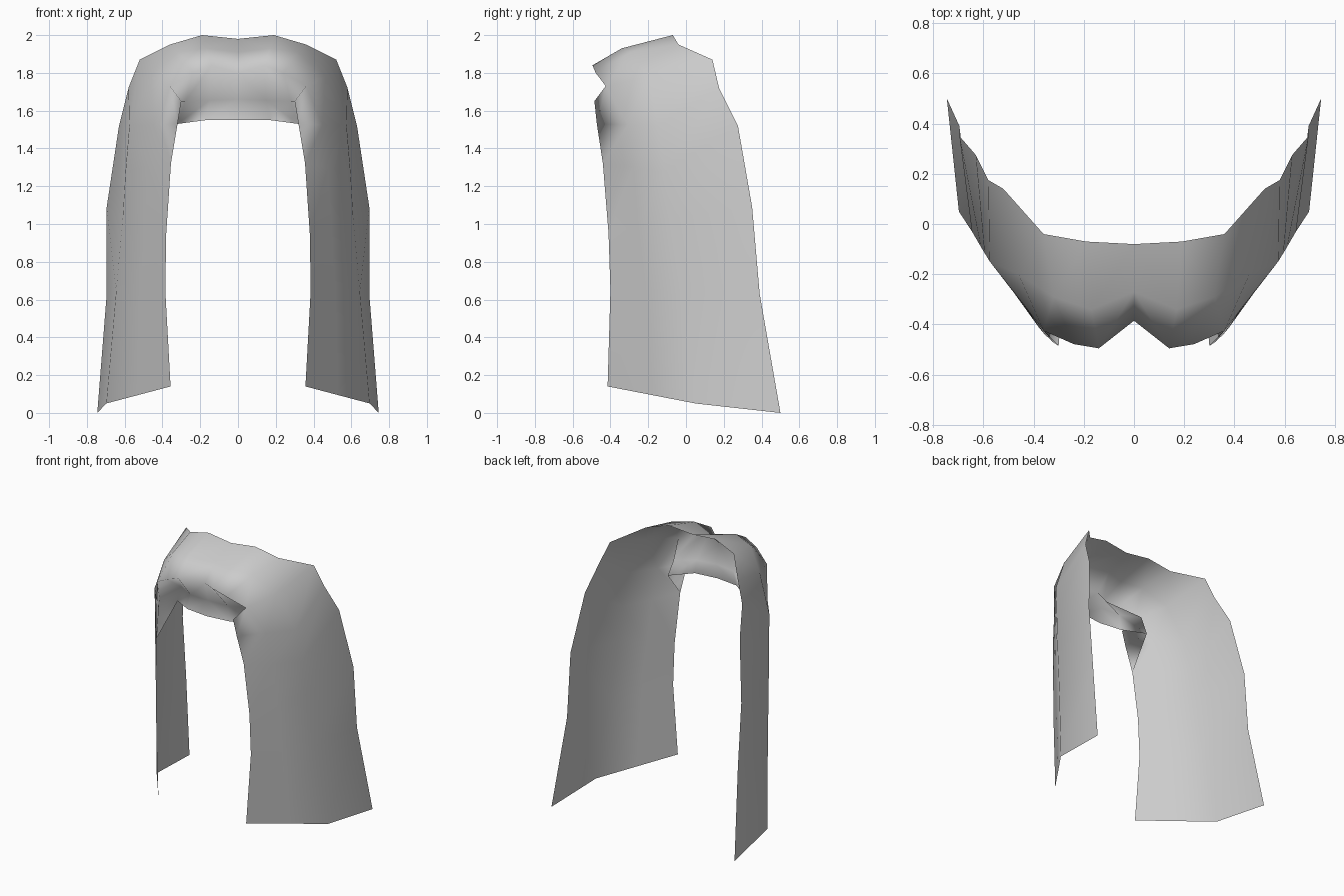
import bpy, bmesh
from mathutils import Vector

if "Cube" in bpy.data.objects:
    bpy.data.objects.remove(bpy.data.objects["Cube"])

# Crown sections from the centre outwards: back edge, top, brow, under-brow, fringe edge
CROWN = [
    [(0, -.08, 1.98), (0, -.27, 1.91), (0, -.385, 1.80), (0, -.35, 1.66), (0, -.365, 1.55)],
    [(.19, -.07, 2.0), (.17, -.34, 1.93), (.14, -.495, 1.84), (.15, -.335, 1.655), (.17, -.345, 1.55)],
    [(.36, -.04, 1.95), (.32, -.29, 1.91), (.24, -.478, 1.80), (.28, -.255, 1.65), (.32, -.245, 1.53)],
    [(.52, .14, 1.87), (.46, -.20, 1.78), (.36, -.425, 1.73), (.30, -.485, 1.65)],
]
# Side lock sections going down: back edge, middle, front edge
LOCK = [
    [(.58, .175, 1.72), (.575, -.148, 1.52), (.32, -.472, 1.53)],
    [(.63, .275, 1.52), (.595, -.115, 1.28), (.355, -.44, 1.32)],
    [(.695, .35, 1.09), (.61, -.09, 1.03), (.38, -.41, .95)],
    [(.695, .39, .63), (.645, -.03, .64), (.385, -.40, .65)],
    [(.745, .5, 0), (.697, .05, .05), (.357, -.415, .14)],
]

hair = bpy.data.materials.new("hair grey")
hair.diffuse_color = (.6, .6, .6, 1)
hair.use_nodes = True
hair.node_tree.nodes["Principled BSDF"].inputs["Base Color"].default_value = hair.diffuse_color

bm = bmesh.new()


def section(points):
    return [bm.verts.new(p) for p in points]


def bridge(a, b):
    for i in range(min(len(a), len(b)) - 1):
        bm.faces.new((a[i], a[i + 1], b[i + 1], b[i]))


# Crown and fringe
crown = [section(s) for s in CROWN]
for a, b in zip(crown, crown[1:]):
    bridge(a, b)

# Side lock, flat between middle and front
locks = []
for back, mid, front in LOCK:
    quarter = (Vector(mid) + Vector(front)) / 2
    locks.append(section([back, mid, quarter, front]))
rows = [crown[-1]] + locks
for a, b in zip(rows, rows[1:]):
    bridge(a, b)

# Fold that tucks the fringe end in behind the front of the lock
fold, corner = crown[2][3:]
bm.faces.new((fold, corner, crown[3][3]))
bm.faces.new((crown[3][3], corner, locks[0][3]))
bm.faces.new((locks[0][3], corner, locks[1][3]))

bmesh.ops.recalc_face_normals(bm, faces=bm.faces)
bm.faces.ensure_lookup_table()
if bm.faces[0].normal.z < 0:
    bmesh.ops.reverse_faces(bm, faces=bm.faces)
for f in bm.faces:
    f.smooth = True

mesh = bpy.data.meshes.new("hair")
bm.to_mesh(mesh)
bm.free()
mesh.materials.append(hair)
obj = bpy.data.objects.new("hair", mesh)
bpy.context.collection.objects.link(obj)

# Mirror to the other side
mirror = obj.modifiers.new("mirror", 'MIRROR')
mirror.use_clip = True
mirror.merge_threshold = .001
